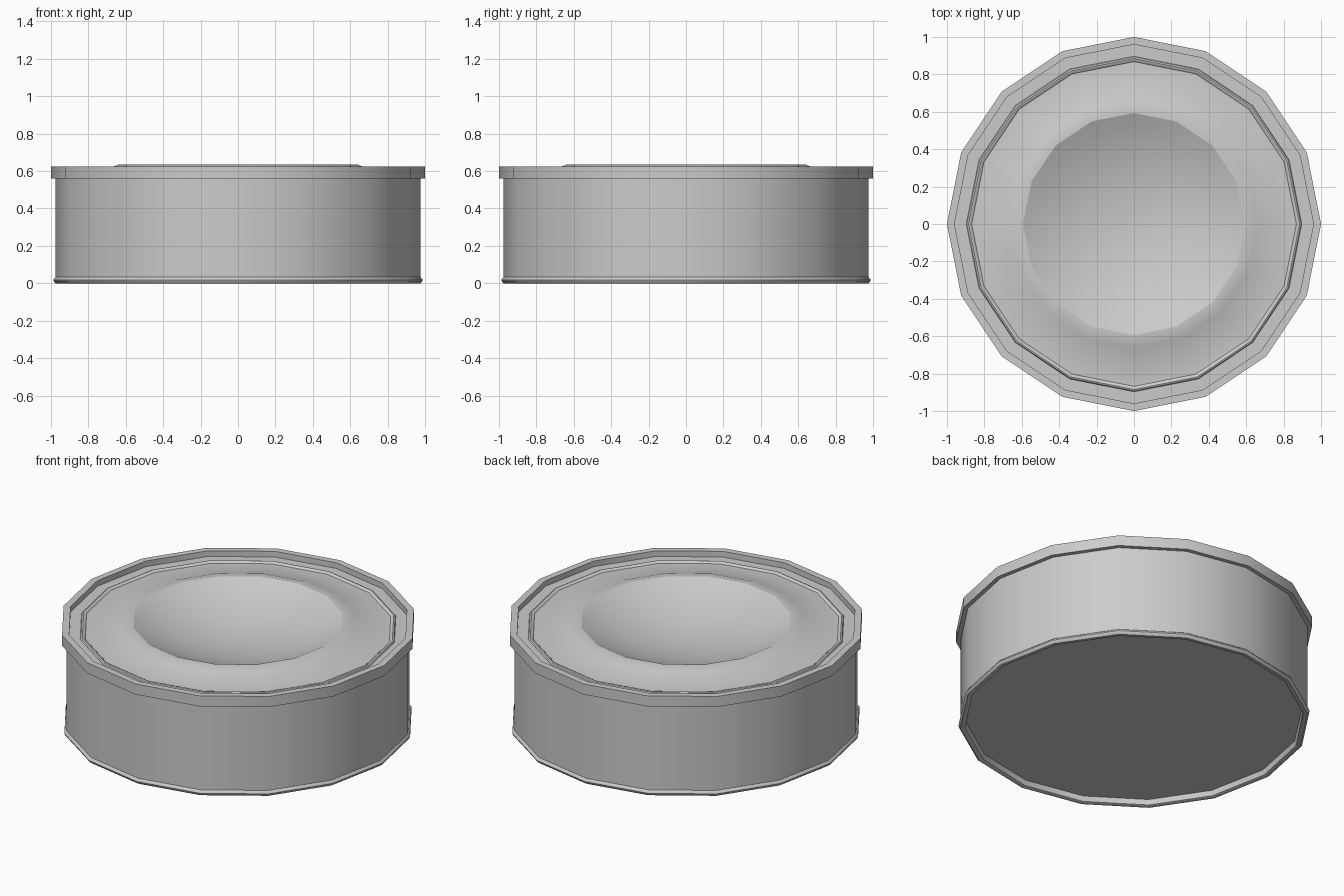
import bpy, bmesh, math

if "Cube" in bpy.data.objects:
    bpy.data.objects.remove(bpy.data.objects["Cube"])

SIDES = 16


def lathe(name, profile):
    """Revolve (radius, z) points into a 16-sided form; radius 0 closes at a pole."""
    bm = bmesh.new()
    rings = []
    for r, z in profile:
        if r == 0:
            rings.append([bm.verts.new((0, 0, z))] * SIDES)
        else:
            rings.append([bm.verts.new((r * math.cos(2 * math.pi * i / SIDES),
                                        r * math.sin(2 * math.pi * i / SIDES), z))
                          for i in range(SIDES)])
    for a, b in zip(rings, rings[1:]):
        for i in range(SIDES):
            j = (i + 1) % SIDES
            bm.faces.new(list(dict.fromkeys((a[i], a[j], b[j], b[i]))))
    bm.normal_update()
    mesh = bpy.data.meshes.new(name)
    bm.to_mesh(mesh)
    bm.free()
    obj = bpy.data.objects.new(name, mesh)
    bpy.context.collection.objects.link(obj)
    bpy.ops.object.select_all(action='DESELECT')
    bpy.context.view_layer.objects.active = obj
    obj.select_set(True)
    bpy.ops.object.shade_smooth_by_angle(angle=math.radians(35))
    return obj


# Recessed base with its rounded foot bead, running from the centre outwards
lathe("base", [(0, 0.035), (0.943, 0.035), (0.95, 0.004), (0.957, 0),
               (0.975, 0), (0.984, 0.008), (0.987, 0.017),
               (0.984, 0.025), (0.975, 0.033)])

# Straight outer wall
lathe("wall", [(0.975, 0.033), (0.975, 0.56)])

# Overhanging rim with the sunken groove inside it
lathe("rim", [(0.975, 0.56), (1.0, 0.56), (1.0, 0.625),
              (0.96, 0.625), (0.96, 0.59), (0.897, 0.59)])

# Lid: small bead, sloping shoulder, narrow raised lip
lathe("lid", [(0.897, 0.59), (0.893, 0.597), (0.885, 0.6), (0.875, 0.597),
              (0.868, 0.59), (0.80, 0.592), (0.665, 0.625),
              (0.637, 0.635), (0.593, 0.636)])

# Shallow dished centre, a spherical cap
edge_r, depth, steps = 0.593, 0.14, 8
ball_r = (edge_r ** 2 + depth ** 2) / (2 * depth)
span = math.asin(edge_r / ball_r)
dish = []
for k in range(steps + 1):
    a = span * (1 - k / steps)
    dish.append((ball_r * math.sin(a) if k < steps else 0,
                 0.636 - depth + ball_r * (1 - math.cos(a))))
lathe("dish", dish)
